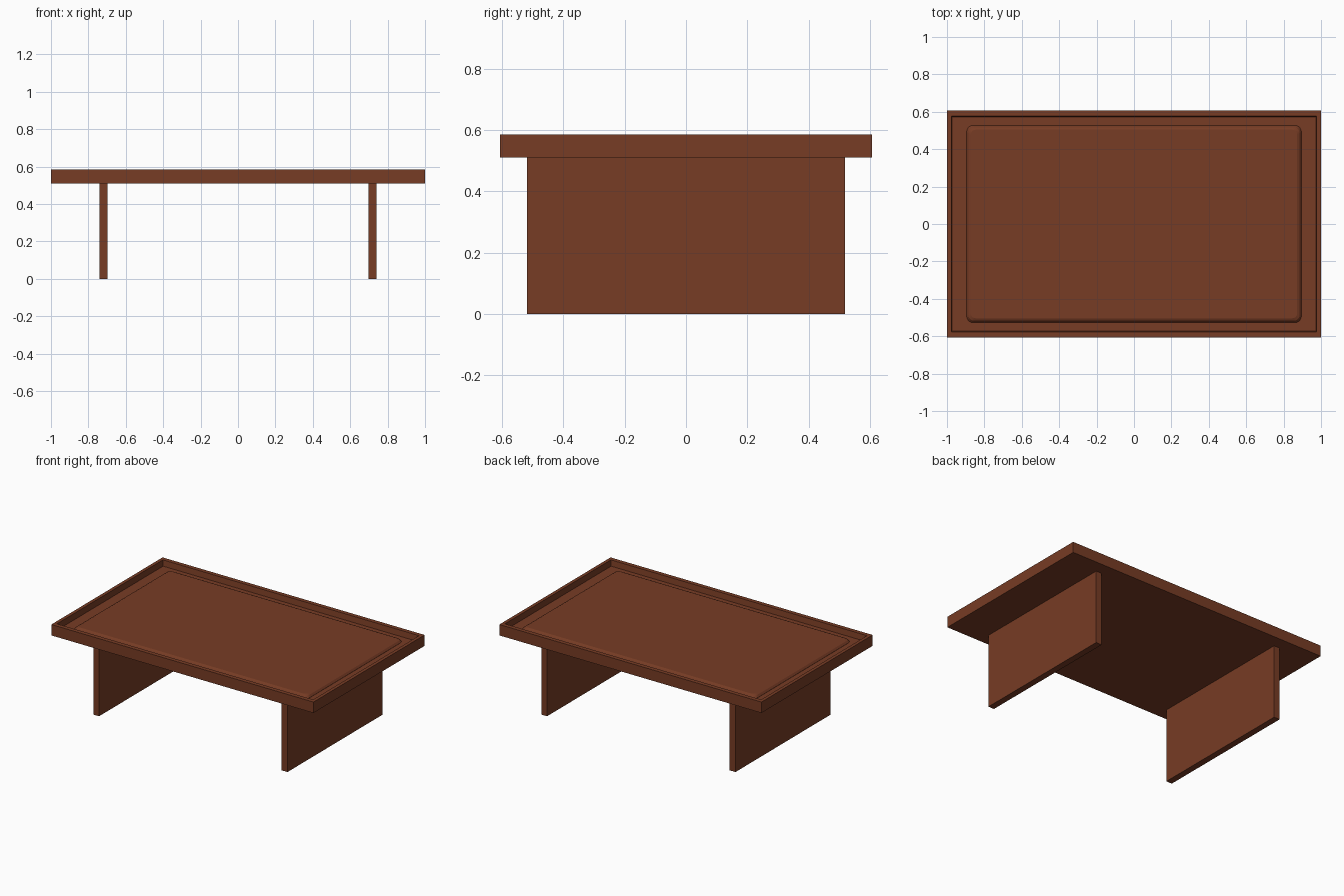
import bpy, bmesh, math

if "Cube" in bpy.data.objects:
    bpy.data.objects.remove(bpy.data.objects["Cube"])

wood = bpy.data.materials.new("reddish brown wood")
wood.diffuse_color = (0.185, 0.045, 0.018, 1)
wood.use_nodes = True
wood.node_tree.nodes["Principled BSDF"].inputs["Base Color"].default_value = wood.diffuse_color


def ring(bm, hx, hy, z, r=0.0, n=5):
    """Rectangle outline with optional rounded corners, counter-clockwise."""
    verts = []
    for k, (sx, sy) in enumerate([(1, 1), (-1, 1), (-1, -1), (1, -1)]):
        steps = n if r else 0
        for i in range(steps + 1):
            a = math.pi / 2 * (k + (i / steps if steps else 0))
            verts.append(bm.verts.new((sx * (hx - r) + r * math.cos(a),
                                       sy * (hy - r) + r * math.sin(a), z)))
    return verts


def loft(name, sections, loc=(0, 0, 0)):
    """Closed solid through a stack of rectangular rings."""
    bm = bmesh.new()
    rings = [ring(bm, *s) for s in sections]
    bm.faces.new(rings[0][::-1])
    for a, b in zip(rings, rings[1:]):
        m = len(a)
        for i in range(m):
            j = (i + 1) % m
            bm.faces.new((a[i], a[j], b[j], b[i]))
    bm.faces.new(rings[-1])
    me = bpy.data.meshes.new(name)
    bm.to_mesh(me)
    bm.free()
    me.materials.append(wood)
    ob = bpy.data.objects.new(name, me)
    ob.location = loc
    bpy.context.collection.objects.link(ob)
    return ob


# Tray-shaped table top: outer sides, thin raised rim, recessed floor
loft("table_top", [(1.0, 0.606, 0.51), (1.0, 0.606, 0.585),
                   (0.977, 0.577, 0.585), (0.972, 0.572, 0.545)])

# Raised centre panel with sloped edges and rounded corners
loft("centre_panel", [(0.895, 0.527, 0.54, 0.035), (0.895, 0.527, 0.546, 0.035),
                      (0.885, 0.517, 0.559, 0.03), (0.872, 0.504, 0.565, 0.025)])

# Two slab legs
for side, x in (("left", -0.719), ("right", 0.719)):
    loft(side + "_leg", [(0.022, 0.519, 0.0), (0.022, 0.519, 0.512)], (x, 0, 0))
